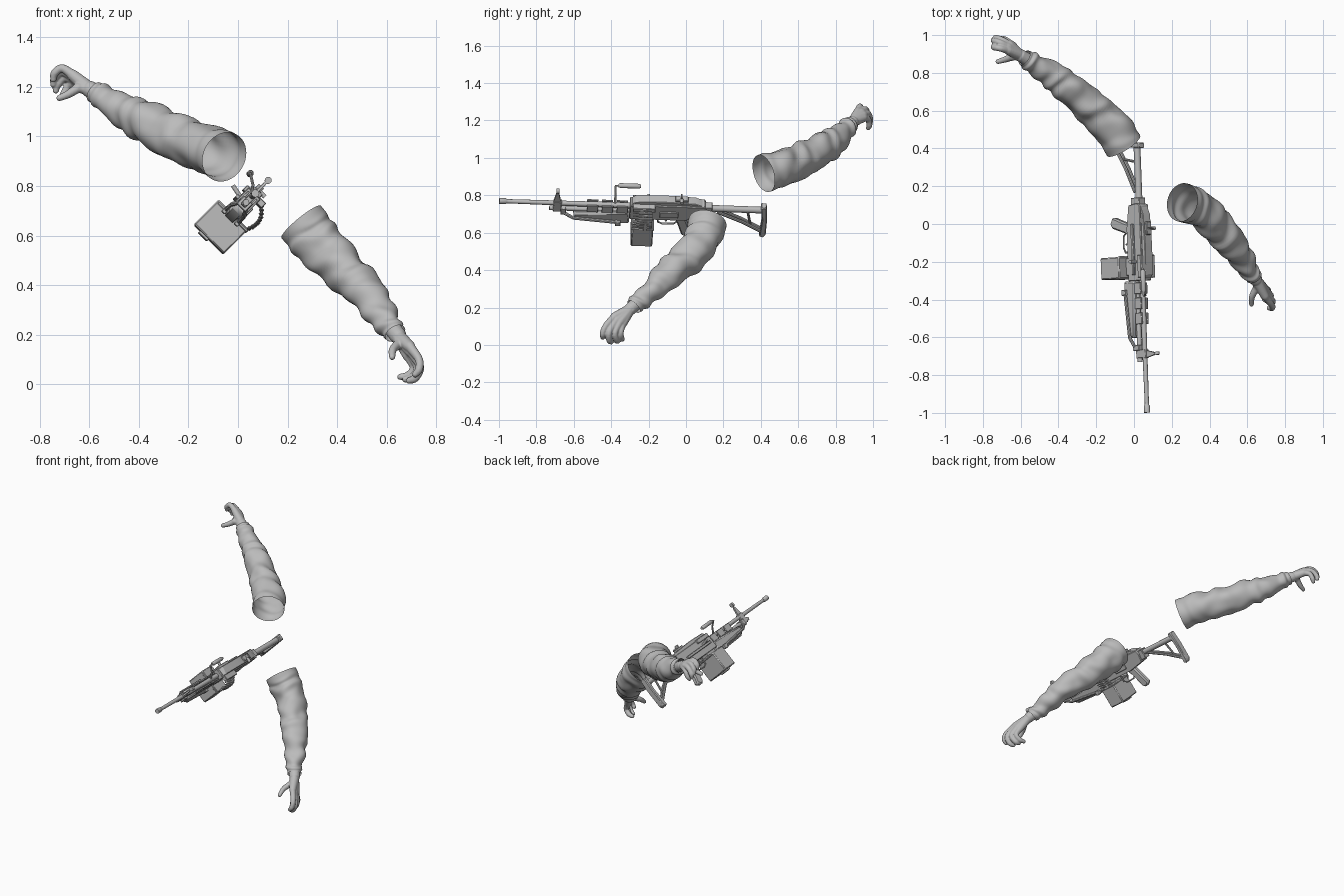
import bpy, bmesh, math
from mathutils import Vector, Matrix, noise

cube = bpy.data.objects.get("Cube")
if cube:
    bpy.data.objects.remove(cube, do_unlink=True)

grey = bpy.data.materials.new("plain_grey")
grey.use_nodes = True
grey.diffuse_color = (0.5, 0.5, 0.5, 1)
grey.node_tree.nodes["Principled BSDF"].inputs["Base Color"].default_value = (0.5, 0.5, 0.5, 1)

# Weapon frame: y runs along the barrel axis, rolled 45 degrees
axis = Vector((-0.055, 1.43, -0.05)).normalized()
up = Vector((1, 0, 1))
up = (up - axis * up.dot(axis)).normalized()
GUN = Matrix((axis.cross(up), axis, up)).transposed().to_4x4()
GUN.translation = (0.0315, 0, 0.735)


def finish(name, bm, matrix=None, angle=40):
    bmesh.ops.recalc_face_normals(bm, faces=bm.faces)
    mesh = bpy.data.meshes.new(name)
    bm.to_mesh(mesh)
    bm.free()
    mesh.materials.append(grey)
    mesh.shade_smooth()
    mesh.set_sharp_from_angle(angle=math.radians(angle))
    obj = bpy.data.objects.new(name, mesh)
    bpy.context.collection.objects.link(obj)
    if matrix:
        obj.matrix_world = matrix
    return obj


def smooth_path(points, radii, steps):
    """Catmull-Rom samples of points with interpolated radii."""
    p = [Vector(q) for q in points]
    p = [p[0] * 2 - p[1]] + p + [p[-1] * 2 - p[-2]]
    out, rad = [], []
    for i in range(len(points) - 1):
        a, b, c, d = p[i:i + 4]
        for k in range(steps):
            t = k / steps
            out.append(0.5 * (2 * b + (c - a) * t + (2 * a - 5 * b + 4 * c - d) * t * t
                              + (3 * b - a - 3 * c + d) * t ** 3))
            rad.append(radii[i] + (radii[i + 1] - radii[i]) * t)
    return out + [p[-2]], rad + [radii[-1]]


def loft(bm, path, radii, sides=12, caps=True, fold=None):
    """Sweep circles along a path."""
    path = [Vector(q) for q in path]
    rings, side = [], None
    for i, p in enumerate(path):
        t = (path[min(i + 1, len(path) - 1)] - path[max(i - 1, 0)]).normalized()
        side = t.orthogonal() if side is None else side - t * side.dot(t)
        side.normalize()
        other = t.cross(side)
        ring = []
        for k in range(sides):
            a = math.tau * k / sides
            d = side * math.cos(a) + other * math.sin(a)
            r = radii[i] + (fold(p + d * radii[i], i / (len(path) - 1), a) if fold else 0)
            ring.append(bm.verts.new(p + d * r))
        rings.append(ring)
    for r0, r1 in zip(rings, rings[1:]):
        for k in range(sides):
            n = (k + 1) % sides
            bm.faces.new((r0[k], r0[n], r1[n], r1[k]))
    if caps:
        bm.faces.new(rings[0][::-1])
        bm.faces.new(rings[-1])


def rod(name, path, radius, sides=12):
    bm = bmesh.new()
    radii = radius if isinstance(radius, list) else [radius] * len(path)
    loft(bm, path, radii, sides)
    return finish(name, bm, GUN)


def plate(name, outline, half, x=0.0, bevel=0.003):
    """Extrude a (y, z) outline across x."""
    bm = bmesh.new()
    face = bm.faces.new([bm.verts.new((x - half, y, z)) for y, z in outline])
    new = bmesh.ops.extrude_face_region(bm, geom=[face])["geom"]
    bmesh.ops.translate(bm, vec=(2 * half, 0, 0), verts=[v for v in new if isinstance(v, bmesh.types.BMVert)])
    obj = finish(name, bm, GUN, 30)
    mod = obj.modifiers.new("edge", "BEVEL")
    mod.width = bevel
    return obj


def block(name, x, y, z, bevel=0.003):
    outline = [(y[0], z[0]), (y[1], z[0]), (y[1], z[1]), (y[0], z[1])]
    return plate(name, outline, (x[1] - x[0]) / 2, (x[0] + x[1]) / 2, bevel)


# Sleeves and hands
def cloth(p, s, a):
    amount = min(1, s * 5) * min(1, (1 - s) * 6)
    crease = math.sin(46 * s + 2 * math.sin(a) + 3 * noise.noise(p * 7))
    return amount * (0.014 * noise.noise(p * 11) + 0.005 * crease)


def arm(side, centre, radii, wrist, digits):
    bm = bmesh.new()
    path, rad = smooth_path(centre, radii, 12)
    loft(bm, path, rad, 40, False, cloth)
    finish(side + "_sleeve", bm, angle=180)
    bm = bmesh.new()
    # Forearm stub, then one chain per digit, fused into a hand
    loft(bm, [centre[-2], wrist], [0.036, 0.034], 16)
    for n, digit in enumerate(digits):
        thumb = n == len(digits) - 1
        start = Vector(wrist).lerp(Vector(digit[0]), 0.1)
        loft(bm, [start, digit[0]], [0.029, 0.019 if thumb else 0.023], 12)
        path, rad = smooth_path(digit, [0.02] + [0.0165] * (len(digit) - 2) + [0.013], 5)
        loft(bm, path, rad, 12)
        for point, r in ((digit[0], 0.022), (digit[-1], 0.0135), (start, 0.029)):
            bmesh.ops.create_icosphere(bm, subdivisions=2, radius=r, matrix=Matrix.Translation(point))
    hand = finish(side + "_hand", bm, angle=180)
    mod = hand.modifiers.new("fuse", "REMESH")
    mod.mode, mod.voxel_size, mod.use_smooth_shade = "VOXEL", 0.004, True
    mod = hand.modifiers.new("soften", "SMOOTH")
    mod.iterations = 5


widths = [0.103, 0.1, 0.092, 0.083, 0.065, 0.049, 0.044]
arm("right",
    [(-.055, .415, .917), (-.11, .5, .945), (-.235, .62, .99), (-.37, .74, 1.06),
     (-.47, .81, 1.11), (-.55, .86, 1.16), (-.58, .88, 1.18)], widths, (-.605, .895, 1.195),
    [[(-.67, .92, 1.25), (-.71, .93, 1.275), (-.74, .935, 1.255), (-.745, .94, 1.23)],
     [(-.67, .94, 1.245), (-.71, .96, 1.26), (-.74, .97, 1.235), (-.745, .975, 1.21)],
     [(-.66, .95, 1.23), (-.70, .975, 1.235), (-.73, .985, 1.205), (-.735, .985, 1.185)],
     [(-.65, .95, 1.215), (-.68, .975, 1.205), (-.70, .98, 1.175), (-.71, .975, 1.16)],
     [(-.645, .885, 1.195), (-.685, .87, 1.17), (-.72, .86, 1.155)]])
arm("left",
    [(.255, .115, .655), (.31, .098, .588), (.39, .04, .5), (.49, -.066, .4),
     (.56, -.16, .31), (.615, -.25, .235), (.635, -.28, .205)], widths, (.65, -.3, .19),
    [[(.695, -.385, .15), (.73, -.43, .1), (.73, -.445, .06), (.715, -.445, .04)],
     [(.70, -.375, .13), (.735, -.41, .07), (.715, -.41, .025), (.69, -.4, .015)],
     [(.70, -.355, .12), (.725, -.38, .065), (.70, -.37, .025), (.675, -.365, .02)],
     [(.69, -.34, .11), (.71, -.35, .065), (.685, -.345, .035), (.655, -.34, .03)],
     [(.65, -.335, .165), (.625, -.385, .14), (.622, -.425, .11)]])

# Barrel, muzzle, gas tube and front sight
rod("barrel", [(0, -.98, 0), (0, -.7, 0), (0, -.28, 0)], [.011, .013, .016])
rod("muzzle_device", [(0, -1, 0), (0, -.965, 0), (0, -.96, 0), (0, -.95, 0)], [.016, .016, .012, .012])
rod("gas_tube", [(0, -.73, -.038), (0, -.3, -.038)], .013)
block("gas_block", (-.013, .013), (-.71, -.665), (-.055, .018))
plate("front_sight", [(-.71, .015), (-.67, .015), (-.682, .07), (-.698, .07)], .006, bevel=.001)
rod("front_sight_post", [(0, -.69, .065), (0, -.69, .095)], .006)
rod("front_sight_ring", [(0, -.698, .09), (0, -.682, .09)], .014)

# Handguard and folded bipod
plate("handguard", [(-.6, -.045), (-.3, -.03), (-.3, -.115), (-.56, -.105), (-.6, -.08)], .03, bevel=.01)
for sx in (-1, 1):
    rod("bipod_leg", [(sx * .016, -.66, -.05), (sx * .034, -.6, -.075), (sx * .036, -.36, -.095)], .009, 8)
    block("bipod_foot", (sx * .036 - .01, sx * .036 + .01), (-.375, -.345), (-.115, -.085))
    for y in (-.5, -.42, -.34):
        block("heat_guard_rib", (sx * .022 - .005, sx * .022 + .005), (y - .03, y + .03), (-.035, .012), .002)
block("bipod_hinge", (-.025, .025), (-.67, -.64), (-.065, -.02))

# Carrying handle
rod("carry_handle_arm", [(0, -.38, .01), (-.03, -.38, .05), (-.07, -.38, .075), (-.07, -.35, .078)], .006, 8)
rod("carry_handle_grip", [(-.07, -.365, .078), (-.07, -.355, .078), (-.07, -.255, .078), (-.07, -.245, .078)],
    [.009, .013, .013, .009])

# Receiver, cover, feed tray and controls
plate("receiver", [(-.3, .035), (.1, .035), (.11, .01), (.1, -.05), (-.02, -.07), (-.3, -.07)], .034)
plate("top_cover", [(-.29, .035), (-.27, .055), (-.12, .06), (.05, .052), (.09, .035)], .028)
block("feed_tray", (-.045, .062), (-.285, -.165), (.012, .04))
block("rear_sight_base", (-.018, .018), (-.06, .01), (.05, .068))
block("rear_sight_leaf", (-.014, .014), (-.03, -.022), (.06, .088), .001)
rod("rear_sight_knob", [(.01, -.026, .068), (.04, -.026, .068)], .01)
block("side_rail", (-.046, -.03), (-.27, .0), (-.03, -.012))
rod("cocking_handle", [(-.035, -.2, -.01), (-.085, -.2, .0)], .009)
block("ejection_cover", (.03, .042), (-.14, -.04), (-.045, -.005))

# Trigger group
plate("pistol_grip", [(-.07, -.06), (0, -.06), (.012, -.1), (.045, -.19), (.01, -.21), (-.015, -.195), (-.045, -.1)],
      .019, bevel=.008)
rod("trigger_guard", [(0, -.15, -.065), (0, -.145, -.115), (0, -.12, -.128), (0, -.06, -.125), (0, -.035, -.1)], .005, 8)
rod("trigger", [(0, -.09, -.065), (0, -.095, -.09), (0, -.105, -.108)], .005, 8)

# Ammunition box and belt
block("ammunition_box", (-.085, .085), (-.285, -.17), (-.225, -.085), .006)
block("box_lid", (-.078, .088), (-.289, -.166), (-.1, -.088))
block("box_mount", (-.03, .03), (-.27, -.18), (-.09, -.065))
block("box_latch", (-.05, .0), (-.255, -.2), (-.236, -.222))
belt, unused = smooth_path([(.08, 0, -.09), (.092, 0, -.05), (.086, 0, -.012), (.056, 0, .022)], [1] * 4, 3)
for p in belt:
    rod("cartridge", [(p.x, y, p.z) for y in (-.285, -.255, -.245, -.18)], [.002, .005, .0075, .0075], 8)
    block("belt_link", (p.x - .009, p.x + .009), (-.225, -.205), (p.z - .007, p.z + .007), .001)

# Skeleton shoulder stock
rod("stock_tube", [(0, .09, .0), (0, .42, .0)], .018)
block("stock_collar", (-.024, .024), (.09, .14), (-.04, .024))
for sx in (-1, 1):
    rod("stock_strut", [(sx * .012, .17, -.015), (sx * .012, .3, -.08), (sx * .012, .41, -.15)], .009, 8)
rod("stock_brace", [(0, .33, -.01), (0, .35, -.11)], .007, 8)
plate("shoulder_plate", [(.4, .035), (.43, .035), (.437, -.05), (.435, -.17), (.42, -.19), (.4, -.18), (.41, -.06)],
      .022, bevel=.005)
